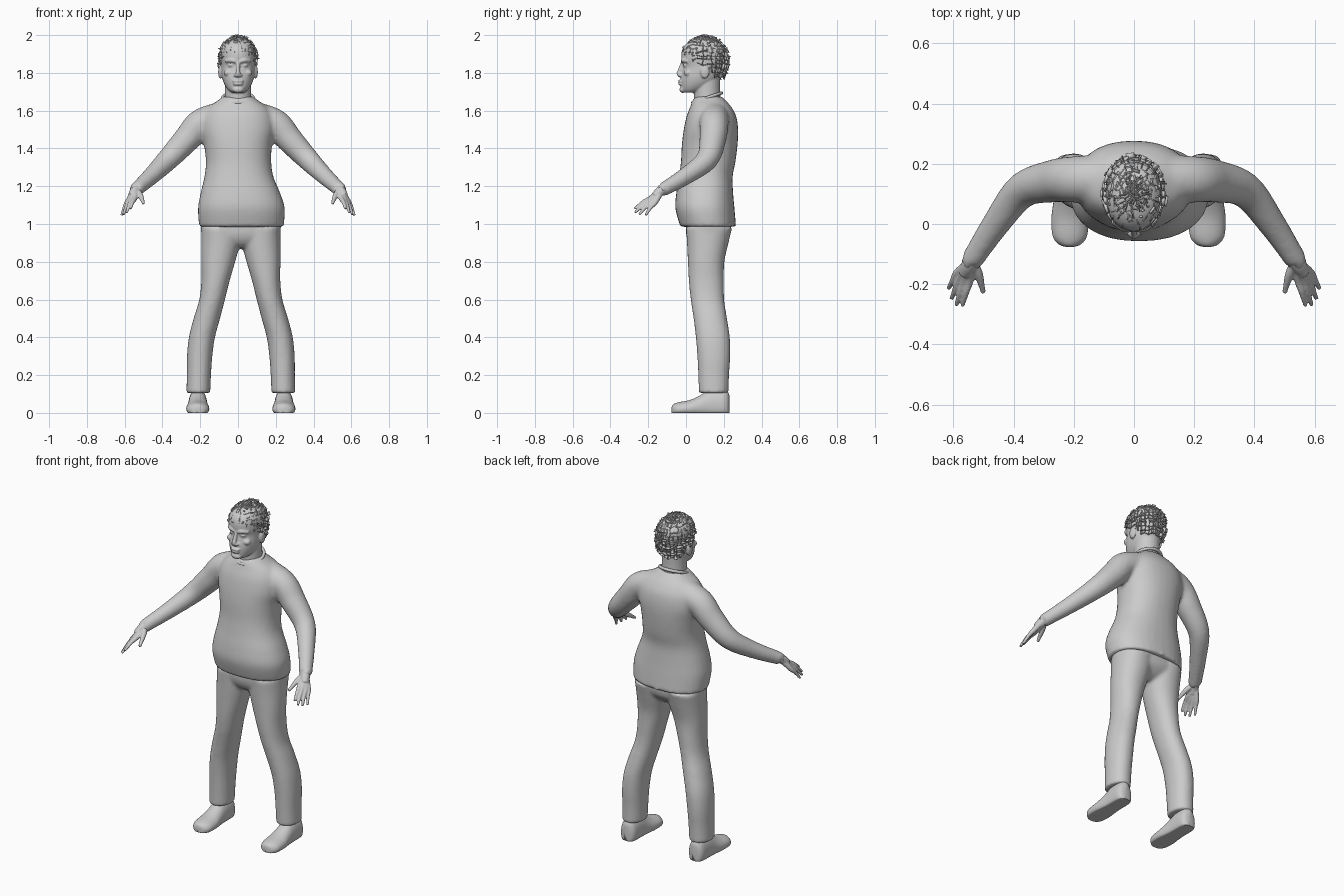
import bpy, bmesh, math, random
from mathutils import Vector, Matrix

if "Cube" in bpy.data.objects:
    bpy.data.objects.remove(bpy.data.objects["Cube"])

random.seed(4)
SIDES = 32


def dense(rows, n=5):
    """Catmull-Rom resampling of rows of numbers."""
    out = []
    for i in range(len(rows) - 1):
        p0, p1, p2, p3 = (rows[max(i - 1, 0)], rows[i], rows[i + 1], rows[min(i + 2, len(rows) - 1)])
        for k in range(n):
            t = k / n
            out.append([0.5 * (2 * b + (c - a) * t + (2 * a - 5 * b + 4 * c - d) * t * t
                               + (3 * b - a - 3 * c + d) * t ** 3) for a, b, c, d in zip(p0, p1, p2, p3)])
    return out + [list(rows[-1])]


def loft(bm, rings):
    vs = [[bm.verts.new(p) for p in r] for r in rings]
    n = len(vs[0])
    for a, b in zip(vs, vs[1:]):
        for i in range(n):
            bm.faces.new((a[i], a[(i + 1) % n], b[(i + 1) % n], b[i]))
    bm.faces.new(vs[0][::-1])
    bm.faces.new(vs[-1])


def stack(bm, rows, e=2.0, s=1, x0=0.0):
    """Horizontal sections: z, centre x, half width, front y, back y."""
    rings = []
    for z, cx, rx, ya, yb in dense(rows):
        ring = []
        for i in range(SIDES):
            a = 2 * math.pi * i / SIDES
            c, d = math.cos(a), math.sin(a)
            ring.append((x0 + s * cx + rx * math.copysign(abs(c) ** (2 / e), c),
                         (ya + yb) / 2 + (yb - ya) / 2 * math.copysign(abs(d) ** (2 / e), d), z))
        rings.append(ring)
    loft(bm, rings)


def tube(bm, rows, s=1, n=5, sides=16):
    """Round limb through x, y, z, radius; s=-1 mirrors it."""
    rows = dense(rows, n)
    pts = [Vector((s * r[0], r[1], r[2])) for r in rows]
    rings = []
    for i, p in enumerate(pts):
        t = (pts[min(i + 1, len(pts) - 1)] - pts[max(i - 1, 0)]).normalized()
        u = t.cross(Vector((0.1, 1, 0.3))).normalized()
        v = t.cross(u)
        rings.append([p + rows[i][3] * (u * math.cos(a) + v * math.sin(a))
                      for a in (2 * math.pi * k / sides for k in range(sides))])
    loft(bm, rings)


def blob(bm, c, r):
    bmesh.ops.create_uvsphere(bm, u_segments=20, v_segments=12, radius=1,
                              matrix=Matrix.Translation(c) @ Matrix.Diagonal((*r, 1)))


def finish(bm, name, voxel=None, smooth=0):
    bmesh.ops.recalc_face_normals(bm, faces=bm.faces)
    for f in bm.faces:
        f.smooth = True
    me = bpy.data.meshes.new(name)
    bm.to_mesh(me)
    bm.free()
    ob = bpy.data.objects.new(name, me)
    bpy.context.collection.objects.link(ob)
    if voxel:
        m = ob.modifiers.new("blend", 'REMESH')
        m.mode, m.voxel_size, m.use_smooth_shade = 'VOXEL', voxel, True
        m = ob.modifiers.new("soften", 'SMOOTH')
        m.factor, m.iterations = 0.5, smooth
    return ob


# shirt: torso and sleeves blended together
bm = bmesh.new()
stack(bm, [(.985, .018, .224, -.03, .265), (1.08, .018, .23, -.056, .257), (1.16, .013, .212, -.052, .25),
           (1.25, .005, .183, -.037, .247), (1.33, .003, .173, -.027, .262), (1.42, 0, .18, -.022, .273),
           (1.50, 0, .195, -.012, .276), (1.57, 0, .187, .003, .266), (1.62, 0, .155, .022, .24),
           (1.655, 0, .105, .035, .21), (1.675, 0, .082, .05, .19)], e=2.25)
for s in (1, -1):
    tube(bm, [(.10, .15, 1.565, .08), (.20, .148, 1.53, .077), (.27, .142, 1.45, .071),
              (.37, .112, 1.343, .059), (.455, .005, 1.258, .047), (.53, -.108, 1.19, .038),
              (.538, -.122, 1.183, .039)], s, sides=24)
finish(bm, "shirt", .011, 6)

# collar
bpy.ops.mesh.primitive_torus_add(major_radius=.08, minor_radius=.009, major_segments=40, minor_segments=10,
                                 location=(0, .112, 1.668), rotation=(.33, 0, 0))
bpy.context.object.name = "collar"
bpy.ops.object.shade_smooth()

# trousers: hips and two legs
bm = bmesh.new()
stack(bm, [(1.04, .015, .21, .0, .24), (.95, .015, .208, .0, .235), (.90, .015, .15, .02, .2),
           (.875, .015, .05, .05, .16)], e=2.3)
for s in (1, -1):
    stack(bm, [(.98, .105, .105, .0, .245), (.90, .107, .103, .005, .225), (.80, .12, .09, .01, .203),
               (.70, .134, .075, .015, .2), (.60, .152, .068, .025, .202), (.50, .18, .07, .04, .217),
               (.40, .206, .069, .052, .232), (.30, .218, .067, .06, .234), (.20, .222, .064, .065, .228),
               (.105, .225, .063, .068, .225)], 2.15, s, .015)
finish(bm, "trousers", .010, 5)

# shoes: sections from toe to heel (y, half width, height)
for s, name in ((1, "shoe_right"), (-1, "shoe_left")):
    bm = bmesh.new()
    rings = []
    for y, w, h in dense([(-.076, .012, .03), (-.068, .036, .045), (-.04, .057, .056), (.02, .061, .068),
                          (.07, .055, .09), (.11, .051, .115), (.15, .05, .128), (.2, .048, .125),
                          (.222, .036, .11), (.23, .015, .09)]):
        rings.append([(.015 + s * .228 + w * math.cos(a), y, max(0, h * (.33 + .67 * math.sin(a))))
                      for a in (2 * math.pi * k / SIDES for k in range(SIDES))])
    loft(bm, rings)
    finish(bm, name)

# hands: palm rays and fingers
FINGERS = [((.546, -.185, 1.138), (.570, -.272, 1.080)), ((.562, -.184, 1.130), (.590, -.270, 1.060)),
           ((.576, -.175, 1.122), (.606, -.248, 1.050)), ((.586, -.162, 1.116), (.616, -.214, 1.046))]
for s, name in ((1, "hand_right"), (-1, "hand_left")):
    bm = bmesh.new()
    tube(bm, [(.515, -.085, 1.205, .028), (.545, -.133, 1.175, .027), (.562, -.165, 1.145, .022)], s)
    for k, t in FINGERS:
        m = [(a + b) / 2 for a, b in zip(k, t)]
        m[2] += .006
        tube(bm, [(.545, -.13, 1.178, .018), (*k, .014), (*m, .0105), (*t, .007)], s)
    tube(bm, [(.535, -.125, 1.178, .016), (.517, -.165, 1.152, .015), (.507, -.2, 1.128, .011),
              (.5, -.228, 1.108, .008)], s)
    finish(bm, name, .0045, 2)

# head: skull, neck and facial features
bm = bmesh.new()
stack(bm, [(1.695, 0, .032, -.012, .06), (1.71, 0, .052, -.023, .10), (1.74, 0, .072, -.027, .15),
           (1.78, 0, .085, -.026, .185), (1.835, 0, .09, -.015, .204), (1.88, 0, .094, -.025, .214),
           (1.93, 0, .09, -.017, .21), (1.965, 0, .066, .015, .178), (1.984, 0, .033, .06, .14)], e=2.15)
tube(bm, [(0, .125, 1.58, .078), (0, .112, 1.68, .07), (0, .112, 1.77, .07)], sides=24)
tube(bm, [(0, -.016, 1.86, .009), (0, -.03, 1.82, .011), (0, -.04, 1.793, .013)])
blob(bm, (0, -.028, 1.788), (.024, .019, .011))
blob(bm, (0, -.029, 1.757), (.031, .013, .0075))
blob(bm, (0, -.028, 1.741), (.027, .013, .008))
blob(bm, (0, -.018, 1.711), (.03, .017, .017))
for s in (1, -1):
    tube(bm, [(.012, -.02, 1.86, .009), (.037, -.014, 1.866, .011), (.066, .008, 1.862, .009)], s)
    blob(bm, (s * .036, -.004, 1.84), (.016, .012, .009))
    blob(bm, (s * .052, .008, 1.80), (.024, .02, .018))
    blob(bm, (s * .094, .1, 1.805), (.011, .024, .036))
finish(bm, "head", .005, 2)


# hair: upright fins along a jittered grid on the scalp
def scalp(co, k):
    return Vector((co.x * (.094 + k), .1 + co.y * (.119 + k),
                   1.87 + co.z * ((.114 if co.z > 0 else .15) + k)))


grid = bmesh.new()
bmesh.ops.create_uvsphere(grid, u_segments=30, v_segments=20, radius=1)
for v in grid.verts:
    v.co = (v.co + Vector([random.uniform(-.045, .045) for _ in range(3)])).normalized()
bm = bmesh.new()
for e in grid.edges:
    a, b = (v.co for v in e.verts)
    mid = scalp((a + b) / 2, 0)
    line = min(1.905, max(1.775, 1.905 - (mid.y + .01) * .72))
    if mid.z < line or random.random() < .08:
        continue
    h = random.uniform(.007, .017)
    tilt = Vector([random.uniform(-.005, .005) for _ in range(3)])
    bm.faces.new([bm.verts.new(p) for p in (scalp(a, -.003), scalp(b, -.003),
                                            scalp(b, h) + tilt, scalp(a, h) + tilt)])
grid.free()
hair = finish(bm, "hair", None)
m = hair.modifiers.new("thickness", 'SOLIDIFY')
m.thickness, m.offset = .003, 0
